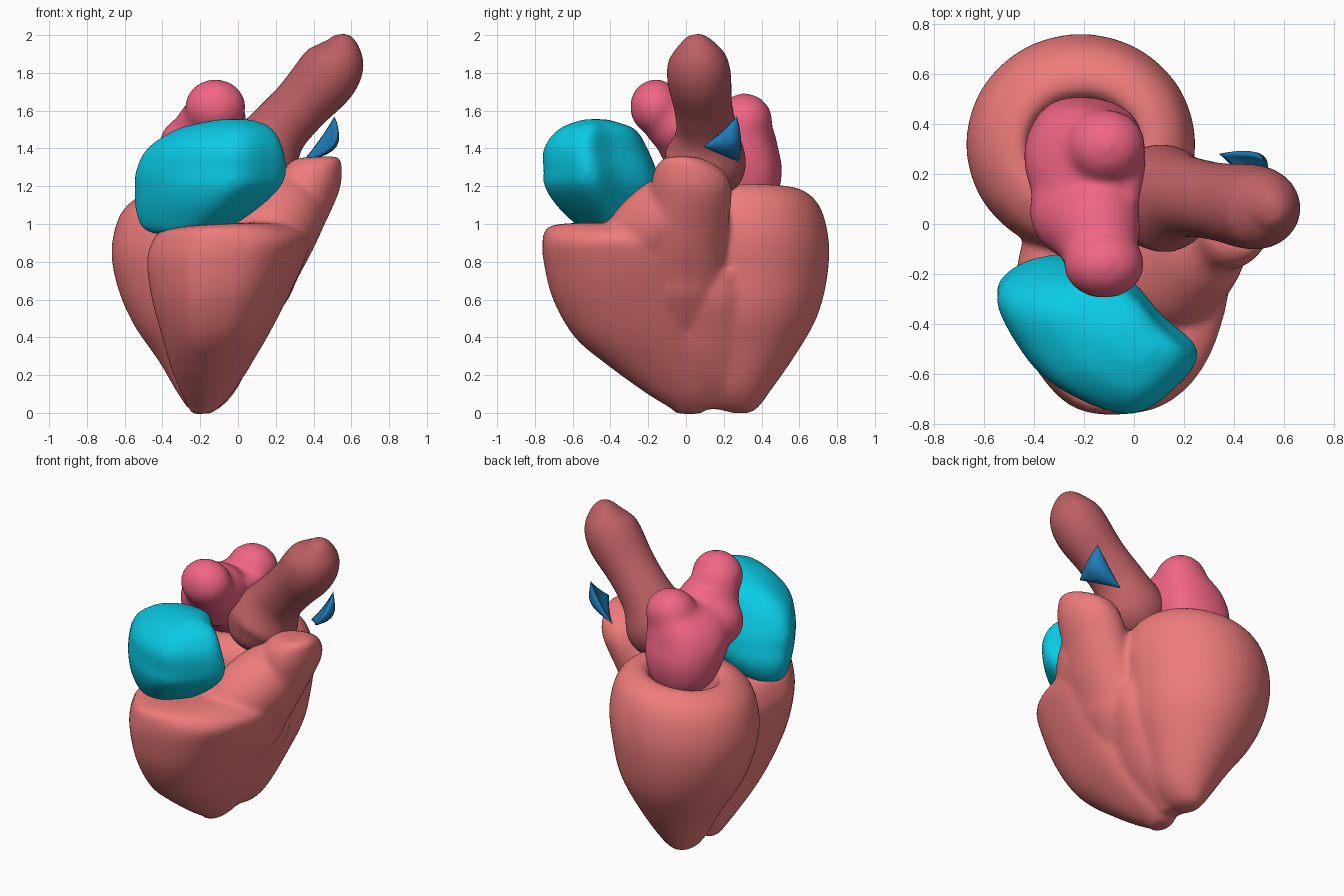
import bpy, bmesh, math
from mathutils import Vector, Matrix

if "Cube" in bpy.data.objects:
    bpy.data.objects.remove(bpy.data.objects["Cube"])


def spline(rows, steps, closed=False):
    """Catmull-Rom through rows of numbers."""
    n, out = len(rows), []
    for i in range(n if closed else n - 1):
        idx = [(i + k) % n if closed else min(max(i + k, 0), n - 1) for k in (-1, 0, 1, 2)]
        a, b, c, d = (rows[j] for j in idx)
        for s in range(steps):
            t = s / steps
            out.append([0.5 * (2 * q + (r - p) * t + (2 * p - 5 * q + 4 * r - w) * t * t
                               + (3 * q - p - 3 * r + w) * t ** 3)
                        for p, q, r, w in zip(a, b, c, d)])
    if not closed:
        out.append(list(rows[-1]))
    return out


def skin(bm, rings):
    vs = [[bm.verts.new(p) for p in ring] for ring in rings]
    n = len(vs[0])
    for a, b in zip(vs, vs[1:]):
        for i in range(n):
            bm.faces.new((a[i], a[(i + 1) % n], b[(i + 1) % n], b[i]))
    bm.faces.new(vs[0])
    bm.faces.new(vs[-1])


def loft(bm, rows, outline, tilt=0.0):
    """Rows are z, x0, x1, y0, y1; the outline is fitted to each box."""
    shape = spline(outline, 5, True)
    rings = []
    for z, x0, x1, y0, y1 in spline(rows, 5):
        cx, cy, rx, ry = (x0 + x1) / 2, (y0 + y1) / 2, (x1 - x0) / 2, (y1 - y0) / 2
        rings.append([(cx + u * rx, cy + v * ry, z + tilt * u * rx) for u, v in shape])
    skin(bm, rings)


def tube(bm, rows):
    """Rows are x, y, z, radius."""
    pts, rings = spline(rows, 5), []
    for i, p in enumerate(pts):
        t = Vector(pts[min(i + 1, len(pts) - 1)][:3]) - Vector(pts[max(i - 1, 0)][:3])
        t.normalize()
        side = t.cross(Vector((0, 1, 0))).normalized()
        up = side.cross(t)
        rings.append([Vector(p[:3]) + p[3] * (math.cos(a) * side + math.sin(a) * up)
                      for a in (math.tau * k / 32 for k in range(32))])
    skin(bm, rings)


def finish(name, bm, colour, voxel=0.018, smooth=5):
    bmesh.ops.recalc_face_normals(bm, faces=bm.faces)
    for f in bm.faces:
        f.smooth = True
    me = bpy.data.meshes.new(name)
    bm.to_mesh(me)
    bm.free()
    ob = bpy.data.objects.new(name, me)
    bpy.context.collection.objects.link(ob)
    mat = bpy.data.materials.new(name + "_colour")
    mat.diffuse_color = (*colour, 1)
    mat.use_nodes = True
    mat.node_tree.nodes["Principled BSDF"].inputs["Base Color"].default_value = mat.diffuse_color
    me.materials.append(mat)
    if voxel:
        m = ob.modifiers.new("blend", 'REMESH')
        m.mode = 'VOXEL'
        m.voxel_size = voxel
        m.use_smooth_shade = True
        m = ob.modifiers.new("soften", 'SMOOTH')
        m.factor = 0.5
        m.iterations = smooth
    return ob


circle = [(math.cos(math.tau * k / 12), math.sin(math.tau * k / 12)) for k in range(12)]

# Heart muscle: left cup with hollow top, right chamber, outflow neck
bm = bmesh.new()
loft(bm, [(0.0, -.21, -.14, .24, .34), (.03, -.26, -.08, .16, .385), (.12, -.32, .0, .09, .45),
          (.3, -.42, .09, .02, .575), (.5, -.55, .18, -.06, .69), (.7, -.635, .22, -.1, .745),
          (.9, -.67, .245, -.12, .757), (1.08, -.63, .21, -.09, .715), (1.17, -.54, .13, 0, .63),
          (1.18, -.45, .04, .1, .54), (1.1, -.41, 0, .14, .49), (.9, -.38, -.03, .17, .45)],
     circle, .1)
right_outline = [(-1, 0), (-.9, -.45), (-.46, -.95), (.15, -1), (.58, -.8), (.88, -.35),
                 (1, .33), (.65, .9), (0, 1), (-.8, .7)]
loft(bm, [(-.005, -.24, -.14, -.05, .08), (.025, -.26, -.1, -.08, .11), (.1, -.295, -.03, -.2, .15),
          (.25, -.355, .07, -.405, .15), (.4, -.395, .16, -.58, .15), (.6, -.45, .265, -.695, .15),
          (.8, -.48, .355, -.745, .15), (.91, -.46, .375, -.752, .12), (.98, -.41, .27, -.73, .08),
          (1.0, -.3, .12, -.65, 0)], right_outline, .05)
# Filling in the groove between the chambers
loft(bm, [(.02, -.24, -.12, .0, .28), (.15, -.24, .0, -.05, .36), (.3, -.3, .095, -.15, .4),
          (.45, -.3, .17, -.15, .4), (.6, -.3, .235, -.1, .38), (.75, -.3, .25, 0, .35)], circle)
loft(bm, [(.45, -.1, .165, -.25, .18), (.6, -.05, .27, -.27, .19), (.7, 0, .315, -.28, .2),
          (.85, .05, .395, -.27, .21), (1.0, .1, .465, -.22, .225), (1.12, .15, .52, -.19, .24),
          (1.2, .19, .545, -.185, .24), (1.28, .22, .55, -.17, .2),
          (1.34, .28, .54, -.13, .1), (1.355, .33, .48, -.08, .04)], circle, .06)
# Slope rising from the right chamber to the neck
tube(bm, [(-.1, -.36, .8, .14), (.06, -.29, .87, .18), (.17, -.2, .95, .21), (.27, -.07, 1.08, .2),
          (.36, -.01, 1.2, .14)])
finish("heart_muscle", bm, (.86, .2, .2), .018, 9)

# Right atrium
bm = bmesh.new()
loft(bm, [(.94, -.4, -.24, -.48, -.34), (.96, -.48, -.12, -.54, -.22), (1.0, -.52, -.01, -.59, -.17),
          (1.1, -.545, .13, -.69, -.13), (1.2, -.545, .23, -.752, -.14), (1.28, -.54, .255, -.755, -.16),
          (1.4, -.48, .24, -.755, -.21), (1.5, -.33, .19, -.68, -.27),
          (1.54, -.18, .12, -.59, -.37), (1.555, -.1, .06, -.54, -.42)],
     [(-1, .6), (-.8, -.1), (-.4, -.65), (.3, -1), (.8, -.6), (1, -.15), (.65, .3), (.2, .9), (-.5, 1)])
finish("right_atrium", bm, (.003, .6, .8), .018, 14)

# Left atrium: body with two raised lobes
bm = bmesh.new()
loft(bm, [(1.06, -.3, -.1, .2, .42), (1.14, -.39, -.01, .12, .48), (1.28, -.435, .035, .02, .505),
          (1.4, -.435, .045, -.04, .485), (1.5, -.38, .045, -.08, .46), (1.57, -.28, .03, -.04, .42)],
     [(.7, -.75), (1, 0), (.85, .7), (.2, 1), (-.6, .9), (-1, .2), (-.75, -.6), (0, -1)])
for c, r in [((-.12, -.16, 1.62), (.165, .14, .15)), ((-.15, -.02, 1.52), (.18, .2, .16)),
             ((-.11, .31, 1.55), (.16, .15, .145)), ((-.21, .05, 1.42), (.21, .2, .17))]:
    bmesh.ops.create_uvsphere(bm, u_segments=32, v_segments=16, radius=1,
                              matrix=Matrix.LocRotScale(Vector(c), None, Vector(r)))
finish("left_atrium", bm, (.88, .13, .235), .018, 30)

# Aorta: bulbous root and leaning trunk
bm = bmesh.new()
tube(bm, [(.05, .03, 1.16, .06), (.065, .05, 1.21, .16), (.11, .1, 1.33, .22), (.2, .11, 1.48, .165),
          (.33, .09, 1.625, .155), (.46, .07, 1.77, .17), (.52, .06, 1.87, .155),
          (.54, .05, 1.95, .1), (.535, .04, 2.0, .04)])
finish("aorta", bm, (.51, .115, .127))

# Pulmonary artery: thin curved triangular flap
bm = bmesh.new()
A, B, C = Vector((.50, .09, 1.41)), Vector((.51, .27, 1.57)), Vector((.34, .28, 1.33))
out = Vector((.8, .5, -.3)).normalized()
N = 12
layers = []
for depth in (.11, .03):
    g = {}
    for i in range(N + 1):
        for j in range(N + 1 - i):
            a, b = i / N, j / N
            c = 1 - a - b
            g[i, j] = bm.verts.new(A * a + B * b + C * c
                                   + out * depth * (9 * a * b * c + 1.2 * (a * b + b * c + c * a)))
    for i in range(N):
        for j in range(N - i):
            bm.faces.new((g[i, j], g[i + 1, j], g[i, j + 1]))
            if i + j < N - 1:
                bm.faces.new((g[i + 1, j], g[i + 1, j + 1], g[i, j + 1]))
    layers.append(g)
edge = ([(i, 0) for i in range(N)] + [(N - j, j) for j in range(N)] + [(0, N - j) for j in range(N)])
for p, q in zip(edge, edge[1:] + edge[:1]):
    bm.faces.new((layers[0][p], layers[0][q], layers[1][q], layers[1][p]))
bmesh.ops.remove_doubles(bm, verts=bm.verts, dist=.0005)
finish("pulmonary_artery", bm, (.013, .2, .48), None)
